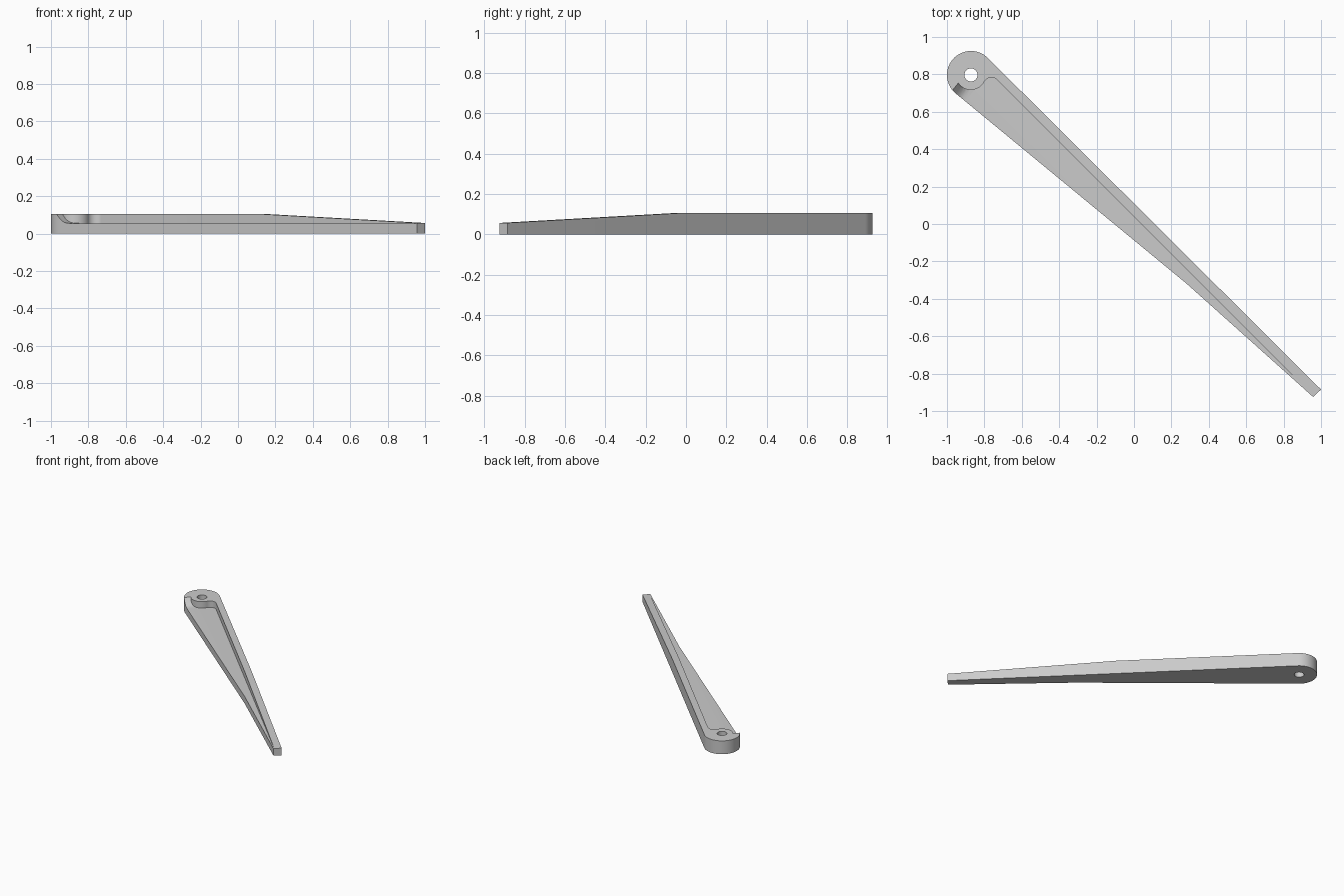
import bpy, bmesh, math
from mathutils import Vector, Matrix

if "Cube" in bpy.data.objects:
    bpy.data.objects.remove(bpy.data.objects["Cube"])

HUB = Vector((-0.872, 0.797))
R_HUB, R_BOSS, R_FILLET = 0.128, 0.08, 0.045
TIP_BACK, TIP_FRONT = Vector((1.0, -0.885)), Vector((0.958, -0.925))
BEND = Vector((0.28, -0.318))
HEIGHT, FLOOR = 0.105, 0.055

grey = bpy.data.materials.new("grey")
grey.diffuse_color = (0.6, 0.6, 0.6, 1)
grey.use_nodes = True
grey.node_tree.nodes["Principled BSDF"].inputs["Base Color"].default_value = grey.diffuse_color


def arc(centre, radius, start, end, steps):
    """Points on an arc, angles in radians."""
    return [centre + radius * Vector((math.cos(a), math.sin(a)))
            for a in (start + (end - start) * i / steps for i in range(steps + 1))]


def prism(name, points, low, high, matrix=Matrix()):
    """Extrude a 2D outline from low to high, then place it."""
    bm = bmesh.new()
    face = bm.faces.new([bm.verts.new((p[0], p[1], low)) for p in points])
    top = bmesh.ops.extrude_face_region(bm, geom=[face])["geom"]
    bmesh.ops.translate(bm, vec=(0, 0, high - low),
                        verts=[v for v in top if isinstance(v, bmesh.types.BMVert)])
    bm.transform(matrix)
    bmesh.ops.recalc_face_normals(bm, faces=bm.faces)
    mesh = bpy.data.meshes.new(name)
    bm.to_mesh(mesh)
    bm.free()
    mesh.materials.append(grey)
    obj = bpy.data.objects.new(name, mesh)
    bpy.context.collection.objects.link(obj)
    return obj


def boolean(target, tool, operation):
    """Apply a boolean and remove the tool."""
    mod = target.modifiers.new("cut", "BOOLEAN")
    mod.object, mod.operation, mod.solver = tool, operation, "EXACT"
    bpy.context.view_layer.objects.active = target
    bpy.ops.object.modifier_apply(modifier=mod.name)
    bpy.data.objects.remove(tool)


def side_frame(along):
    """Frame whose x runs along the arm and whose y is up."""
    a = Vector((along.x, along.y, 0)).normalized()
    up = Vector((0, 0, 1))
    return Matrix((a, up, a.cross(up))).transposed().to_4x4()


def tangent_angle(point, side):
    """Angle on the hub where a line to the point is tangent."""
    d = point - HUB
    return math.atan2(d.y, d.x) + side * math.acos(R_HUB / d.length)


# Arm outline: round hub tapering to a narrow tip
a0 = tangent_angle(TIP_BACK, 1)
a1 = tangent_angle(BEND, -1) + 2 * math.pi
arm = prism("arm", arc(HUB, R_HUB, a0, a1, 48) + [BEND, TIP_FRONT, TIP_BACK], 0, HEIGHT)

# Recess beside the back rib, curving round the hub boss
along = Vector((1, -1)).normalized()
across = Vector((1, 1)).normalized()
rib = (0.04 - HUB.x - HUB.y) / math.sqrt(2) - R_FILLET
reach = math.sqrt((R_BOSS + R_FILLET) ** 2 - rib ** 2)
fillet = HUB + along * reach + across * rib
to_hub = HUB - fillet
meet = math.atan2(to_hub.y, to_hub.x)
outline = [Vector((1.14, -1.1))]
outline += arc(fillet, R_FILLET, math.pi / 4, meet, 14)
outline += arc(HUB, R_BOSS, meet - math.pi, math.radians(-170), 24)[1:]
outline += [Vector((-1.2, 0.7)), Vector((-1.2, -1.1))]
recess = prism("recess_cutter", outline, 0.02, 0.15)

# Curved ramp that closes the recess at the hub end
edge = Vector((0.776, -0.63))
frame = Matrix.Translation((HUB.x, HUB.y, 0)) @ side_frame(edge)
ramp = [(-0.075, 0.155), (-0.025, HEIGHT), (0.0, 0.08), (0.015, 0.068), (0.03, 0.06),
        (0.045, 0.0565), (0.065, FLOOR), (3.2, FLOOR), (3.2, 0.155)]
boolean(recess, prism("ramp_cutter", ramp, -2, 2, frame), "INTERSECT")
boolean(arm, recess, "DIFFERENCE")

# Sloping top towards the tip
slope = [(0.12, HEIGHT), (1.5, 0.0498), (1.5, 0.3), (0.12, 0.3)]
boolean(arm, prism("slope_cutter", slope, -2, 2, side_frame(along)), "DIFFERENCE")

# Pivot hole through the hub
boolean(arm, prism("pivot_cutter", arc(HUB, 0.035, 0, math.tau, 32)[:-1], -0.1, 0.3), "DIFFERENCE")

# Small blind hole in the tip
mid = (TIP_BACK + TIP_FRONT) / 2
drill = Matrix.Translation((mid.x, mid.y, 0.029)) @ Vector((1, -1, 0)).to_track_quat("Z", "Y").to_matrix().to_4x4()
boolean(arm, prism("tip_cutter", arc(Vector((0, 0)), 0.013, 0, math.tau, 16)[:-1], -0.1, 0.1, drill), "DIFFERENCE")

arm.select_set(True)
bpy.context.view_layer.objects.active = arm
bpy.ops.object.shade_smooth_by_angle(angle=math.radians(30))
